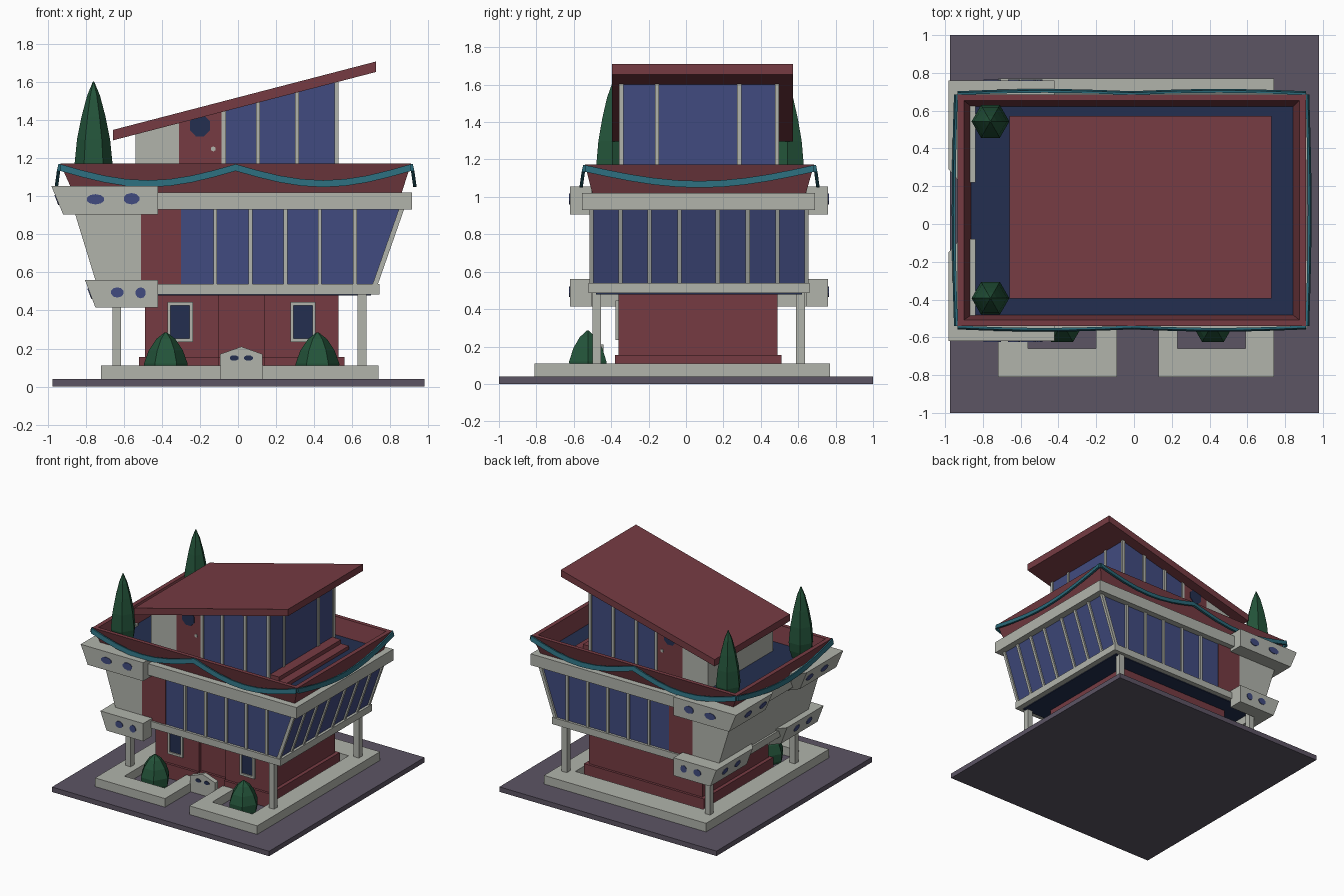
import bpy, bmesh, math
from mathutils import Vector

if "Cube" in bpy.data.objects:
    bpy.data.objects.remove(bpy.data.objects["Cube"])


def mat(name, r, g, b):
    m = bpy.data.materials.new(name)
    m.diffuse_color = (r, g, b, 1)
    m.use_nodes = True
    m.node_tree.nodes["Principled BSDF"].inputs["Base Color"].default_value = m.diffuse_color
    return m


LIGHT = mat("light_grey", .44, .455, .41)
RED = mat("dark_red", .18, .044, .055)
GLASS = mat("blue_glass", .053, .071, .216)
NAVY = mat("navy", .017, .028, .08)
TEAL = mat("teal", .023, .141, .19)
GREEN = mat("green", .017, .088, .042)
PAVING = mat("purple_grey", .107, .089, .127)
YC = .07  # the building mirrors front to back about this line


def finish(name, bm, m):
    bmesh.ops.recalc_face_normals(bm, faces=bm.faces)
    me = bpy.data.meshes.new(name)
    bm.to_mesh(me)
    bm.free()
    me.materials.append(m)
    ob = bpy.data.objects.new(name, me)
    bpy.context.collection.objects.link(ob)
    return ob


def loft(name, rings, m, cap=True, loop=False):
    """Skin a list of equal-length closed rings."""
    bm = bmesh.new()
    vs = [[bm.verts.new(p) for p in r] for r in rings]
    n = len(rings[0])
    pairs = list(zip(vs, vs[1:])) + ([(vs[-1], vs[0])] if loop else [])
    for a, b in pairs:
        for i in range(n):
            j = (i + 1) % n
            bm.faces.new((a[i], a[j], b[j], b[i]))
    if cap:
        bm.faces.new(vs[0])
        bm.faces.new(vs[-1])
    return finish(name, bm, m)


def rect(x0, x1, y0, y1, z):
    return [(x0, y0, z), (x1, y0, z), (x1, y1, z), (x0, y1, z)]


def box(name, x0, x1, y0, y1, z0, z1, m):
    return loft(name, [rect(x0, x1, y0, y1, z) for z in (z0, z1)], m)


def slab(name, profile, y0, y1, m):
    """Extrude an xz profile along y."""
    return loft(name, [[(x, y, z) for x, z in profile] for y in (y0, y1)], m)


def disc(name, c, u, v, m, sides=10, t=.004):
    """Thin elliptical plate centred on c with half-axes u and v."""
    c, u, v = Vector(c), Vector(u), Vector(v)
    n = u.cross(v).normalized() * t
    ang = [2 * math.pi * (i + .5) / sides for i in range(sides)]
    return loft(name, [[c + k * n + u * math.cos(a) + v * math.sin(a) for a in ang]
                       for k in (-1, 1)], m)


def lathe(name, cx, cy, profile, m):
    """Six-sided plant."""
    return loft(name, [[(cx + r * math.cos(i * math.pi / 3), cy + r * math.sin(i * math.pi / 3), z)
                        for i in range(6)] for r, z in profile], m)


# Ground slab and planter kerb
box("ground_slab", -.975, .98, -1, 1, 0, .04, PAVING)
kerb = [(-.09, -.81), (-.72, -.81), (-.72, .77), (.74, .77), (.74, -.81), (.13, -.81), (.13, -.38),
        (.23, -.38), (.23, -.66), (.59, -.66), (.59, .58), (-.56, .58), (-.56, -.66), (-.2, -.66),
        (-.2, -.38), (-.09, -.38)]
loft("planter_kerb", [[(x, y, z) for x, y in kerb] for z in (.04, .11)], LIGHT)

# Garden gate between the planters
slab("garden_gate", [(-.095, .04), (.13, .04), (.13, .17), (.018, .21), (-.095, .17)], -.48, -.44, LIGHT)
for x in (-.02, .055):
    disc("gate_hole", (x, -.481, .15), (.025, 0, 0), (0, 0, .015), NAVY, 8)

# Ground floor with a recessed entrance
for name, x0, x1, y0 in (("left", -.49, -.1, -.36), ("door", -.1, .14, -.33), ("right", .14, .53, -.36)):
    box("ground_floor_" + name, x0, x1, y0, .49, .04, .49, RED)
    px0, px1 = x0 - .03 * (name == "left"), x1 + .03 * (name == "right")
    box("plinth_" + name, px0, px1, y0 - .02, .51, .04, .155, RED)
for x in (-.305, .342):
    x0, x1, z0, z1 = x - .067, x + .067, .235, .445
    rings = [[(x0 + d, y, z0 + d), (x1 - d, y, z0 + d), (x1 - d, y, z1 - d), (x0 + d, y, z1 - d)]
             for d, y in ((0, -.355), (0, -.376), (.018, -.376), (.018, -.355))]
    loft("ground_window_frame", rings, LIGHT, cap=False, loop=True)
    box("ground_window_pane", x0 + .016, x1 - .016, -.366, -.358, z0 + .016, z1 - .016, NAVY)
for x in (-.638, .652):
    for y in (-.478, .612):
        box("support_post", x - .023, x + .023, y - .023, y + .023, .1, .49, LIGHT)

# Main floor: floor beam, soffit, body sections, roof beam
box("floor_beam", -.76, .745, -.52, .66, .485, .54, LIGHT)
box("soffit", -.72, .7, -.48, .62, .479, .486, NAVY)
slab("main_left_wall", [(-.732, .5), (-.51, .5), (-.51, .95), (-.87, .95)], -.505, .645, LIGHT)
slab("main_red_wall", [(-.51, .5), (-.3, .5), (-.3, .95), (-.51, .95)], -.505, .645, RED)
slab("main_glass", [(-.3, .53), (.72, .53), (.86, .93), (-.3, .93)], -.5, .64, GLASS)
box("roof_beam", -.89, .915, -.555, .69, .93, 1.022, LIGHT)
for y0, y1 in ((-.515, -.49), (.63, .655)):
    for x in (-.12, .065, .25, .43, .615):
        box("main_mullion", x - .01, x + .01, y0, y1, .535, .935, LIGHT)
for y in (-.505, -.35, -.195, -.035, .17, .33, .49, .645):
    slab("end_mullion", [(.705, .53), (.733, .53), (.873, .93), (.845, .93)], y - .011, y + .011, LIGHT)


# Corner boxes that wrap round the left side, with oval holes
def corner_box(name, s, z0, x0, z1, x1, inner):
    def ring(xo, z):
        pts = [(-.42, -.69), (xo, -.69), (xo, -.22), (xo + .06, -.15), (inner, -.15),
               (inner, -.575), (-.42, -.575)]
        return [(x, YC + s * y, z) for x, y in pts]
    loft(name, [ring(x0, z0), ring(x1, z1)], LIGHT)


for s in (1, -1):
    corner_box("upper_corner_box", s, .905, -.92, 1.055, -.982, -.84)
    corner_box("lower_corner_box", s, .415, -.75, .56, -.805, -.66)
    for x, z, rx, rz in ((-.75, .985, .048, .027), (-.56, .988, .043, .03),
                         (-.635, .495, .034, .027), (-.512, .493, .028, .029)):
        disc("front_hole", (x, YC - s * .691, z), (rx, 0, 0), (0, 0, rz), GLASS)
    for d, xc, z, ry in ((.3, -.952, .982, .045), (.49, -.952, .982, .045),
                         (.38, -.779, .49, .034), (.54, -.779, .49, .034)):
        disc("side_hole", (xc, YC + s * d, z), (0, ry, 0), (-.0105, 0, .027), GLASS)

# Flared parapet and roof deck
loft("parapet", [rect(-.865, .86, -.5, .64, 1.015), rect(-.935, .91, -.54, .685, 1.172),
                 rect(-.9, .875, -.508, .653, 1.172), rect(-.86, .84, -.48, .62, 1.03)],
     RED, cap=False, loop=True)
box("roof_deck", -.865, .85, -.49, .63, 1.018, 1.04, NAVY)


# Draped ribbon round the parapet
def ribbon(p0, p1, swags, steps):
    p0, p1 = Vector(p0), Vector(p1)
    along = (p1 - p0).normalized()
    out = Vector((along.y, -along.x, 0))
    rings = []
    for i in range(steps + 1):
        t = i / steps
        s = abs(math.sin(math.pi * t * swags))
        p = p0.lerp(p1, t) + out * (.004 + .012 * s)
        z = 1.17 - .085 * s
        rings.append([p + out * o + Vector((0, 0, h)) for o, h in
                      ((.006, z), (.014, z - .036), (-.004, z - .036), (-.006, z))])
    loft("draped_ribbon", rings, TEAL)


corners = [(-.935, -.54, 0), (.91, -.54, 0), (.91, .685, 0), (-.935, .685, 0)]
for i in range(4):
    ribbon(corners[i], corners[(i + 1) % 4], 2 - i % 2, 16 if i % 2 == 0 else 10)


# Penthouse under a sloping roof
def under(x):
    return 1.3 + .26 * (x + .66)


def section(name, x0, x1, y0, y1, m):
    slab(name, [(x0, 1.03), (x1, 1.03), (x1, under(x1)), (x0, under(x0))], y0, y1, m)


section("penthouse_wall", -.54, -.31, -.35, .49, LIGHT)
section("penthouse_red_wall", -.31, -.08, -.35, .49, RED)
section("penthouse_glass", -.08, .52, -.345, .485, GLASS)
for y0, y1 in ((-.357, -.335), (.475, .497)):
    for x in (-.075, .105, .31, .518):
        section("penthouse_mullion", x - .011, x + .011, y0, y1, LIGHT)
for y in (-.155, .285):
    section("penthouse_end_mullion", .51, .529, y - .011, y + .011, LIGHT)
for y in (-.351, .491):
    disc("round_window", (-.2, y, 1.372), (.058, 0, 0), (0, 0, .06), NAVY, 8)
    disc("door_handle", (-.13, y, 1.25), (.013, 0, 0), (0, 0, .014), LIGHT, 6)
box("upper_step", .5, .6, -.33, .47, 1.03, 1.1, RED)
box("lower_step", .5, .67, -.33, .47, 1.03, 1.068, RED)
slab("sloping_roof", [(-.658, 1.295), (.727, 1.655), (.727, 1.71), (-.658, 1.35)], -.395, .572, RED)

# Plants
for x in (-.38, .418):
    lathe("bush", x, -.525, [(.08, .002), (.112, .06), (.115, .12), (.09, .19), (.05, .25), (.006, .285)], GREEN)
for y in (-.393, .543):
    lathe("cypress", -.76, y, [(.07, 1.035), (.092, 1.1), (.1, 1.17), (.087, 1.3), (.063, 1.42),
                               (.034, 1.53), (.003, 1.605)], GREEN)
